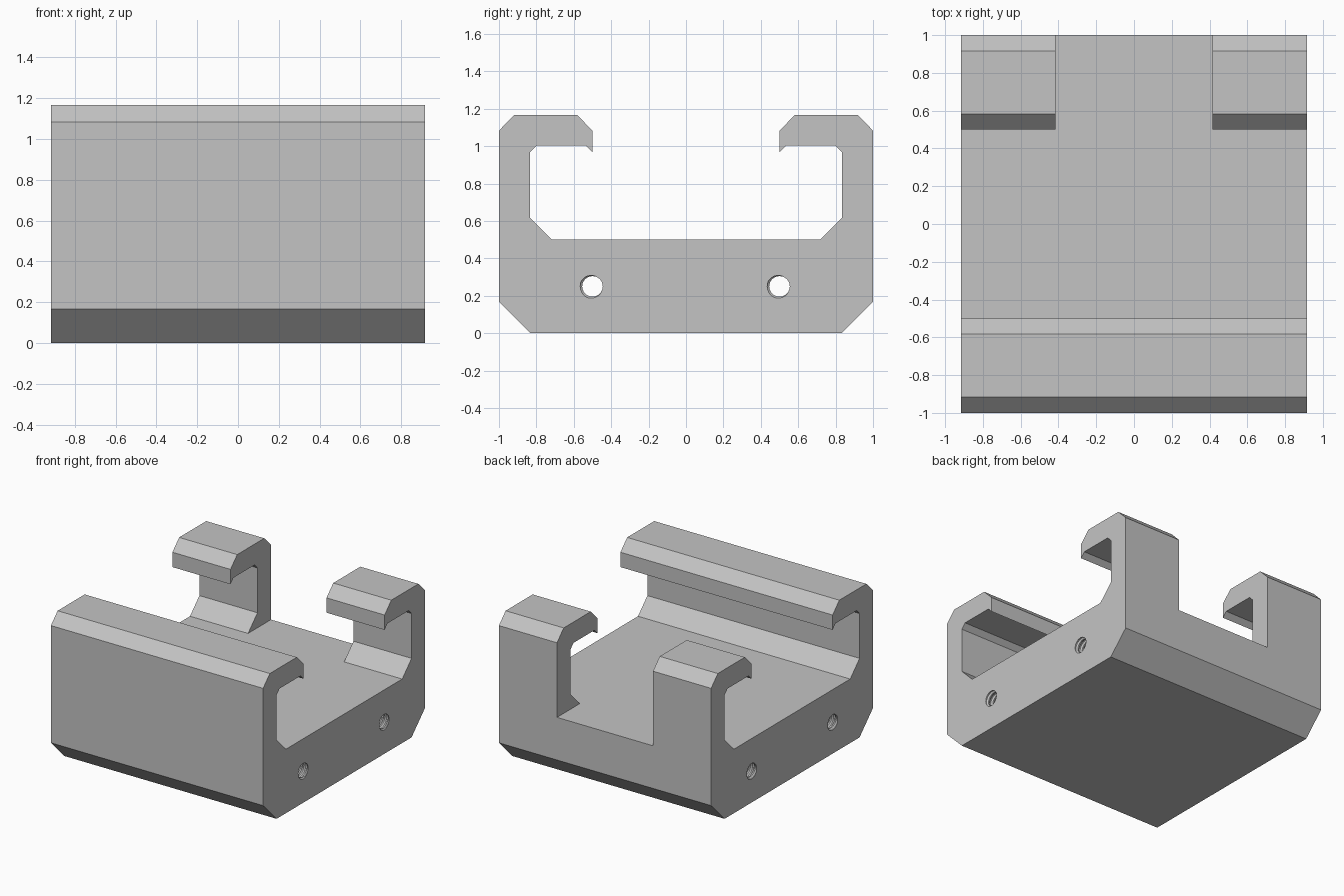
import bpy, bmesh, math

old = bpy.data.objects.get("Cube")
if old:
    bpy.data.objects.remove(old, do_unlink=True)

HALF_X = 0.917          # half width along the extrusion
SLOT_X = 0.415          # half width of the rear opening
FLOOR = 0.5             # channel floor height

grey = bpy.data.materials.new("plain grey")
grey.use_nodes = True
colour = (0.55, 0.55, 0.55, 1)
grey.diffuse_color = colour
grey.node_tree.nodes["Principled BSDF"].inputs["Base Color"].default_value = colour


def finish(bm, name):
    bmesh.ops.recalc_face_normals(bm, faces=bm.faces)
    mesh = bpy.data.meshes.new(name)
    bm.to_mesh(mesh)
    bm.free()
    mesh.materials.append(grey)
    obj = bpy.data.objects.new(name, mesh)
    bpy.context.collection.objects.link(obj)
    return obj


def extrude_profile(name, points, half):
    """Extrude a (y, z) outline along x."""
    bm = bmesh.new()
    face = bm.faces.new([bm.verts.new((-half, y, z)) for y, z in points])
    new = bmesh.ops.extrude_face_region(bm, geom=[face])["geom"]
    moved = [v for v in new if isinstance(v, bmesh.types.BMVert)]
    bmesh.ops.translate(bm, verts=moved, vec=(2 * half, 0, 0))
    return finish(bm, name)


def thread_cutter(name, y, z, pitch=0.04, turns=50, n=24):
    """Helical strip whose section repeats once per turn, closed at both ends."""
    radii = (0.055, 0.055, 0.066, 0.066)
    m = len(radii)
    start = HALF_X - pitch * (turns + 1.18)
    steps = (turns + 3) * n
    bm = bmesh.new()

    def vert(s, k):
        a = 2 * math.pi * s / n
        return bm.verts.new((start + pitch * (s / n + k / m),
                             y + radii[k] * math.cos(a), z + radii[k] * math.sin(a)))

    rows = [[vert(s, k) for s in range(steps + 1 + (n if k == 0 else 0))] for k in range(m)]
    for s in range(steps):
        for k in range(m):
            up, shift = (rows[k + 1], 0) if k + 1 < m else (rows[0], n)
            bm.faces.new((rows[k][s], rows[k][s + 1], up[s + 1 + shift], up[s + shift]))
    rim = [e for e in bm.edges if e.is_boundary]
    tips = {side: bm.verts.new((side * 1.3, y, z)) for side in (-1, 1)}
    for e in rim:
        a, b = e.verts
        bm.faces.new((a, b, tips[1 if a.co.x > 0 else -1]))
    return finish(bm, name)


def cut(target, cutter):
    mod = target.modifiers.new("cut", 'BOOLEAN')
    mod.operation = 'DIFFERENCE'
    mod.solver = 'EXACT'
    mod.object = cutter
    bpy.context.view_layer.objects.active = target
    bpy.ops.object.modifier_apply(modifier=mod.name)
    bpy.data.objects.remove(cutter, do_unlink=True)


# Bracket body: hooked channel section, mirrored front to back
half_outline = [(0.833, 0), (1, 0.167), (1, 1.083), (0.917, 1.167), (0.583, 1.167),
                (0.5, 1.083), (0.5, 0.967), (0.537, 1.004), (0.797, 1.004),
                (0.833, 0.967), (0.833, 0.617), (0.717, FLOOR)]
outline = half_outline + [(-y, z) for y, z in reversed(half_outline)]
body = extrude_profile("bracket_body", outline, HALF_X)

# Opening that splits the rear hook in two
cut(body, extrude_profile("rear_opening_cutter",
                          [(0.4, FLOOR), (1.2, FLOOR), (1.2, 1.4), (0.4, 1.4)], SLOT_X))

# Two threaded bores running right through the base
for y in (-0.5, 0.5):
    cut(body, thread_cutter("threaded_bore_cutter", y, 0.25))
